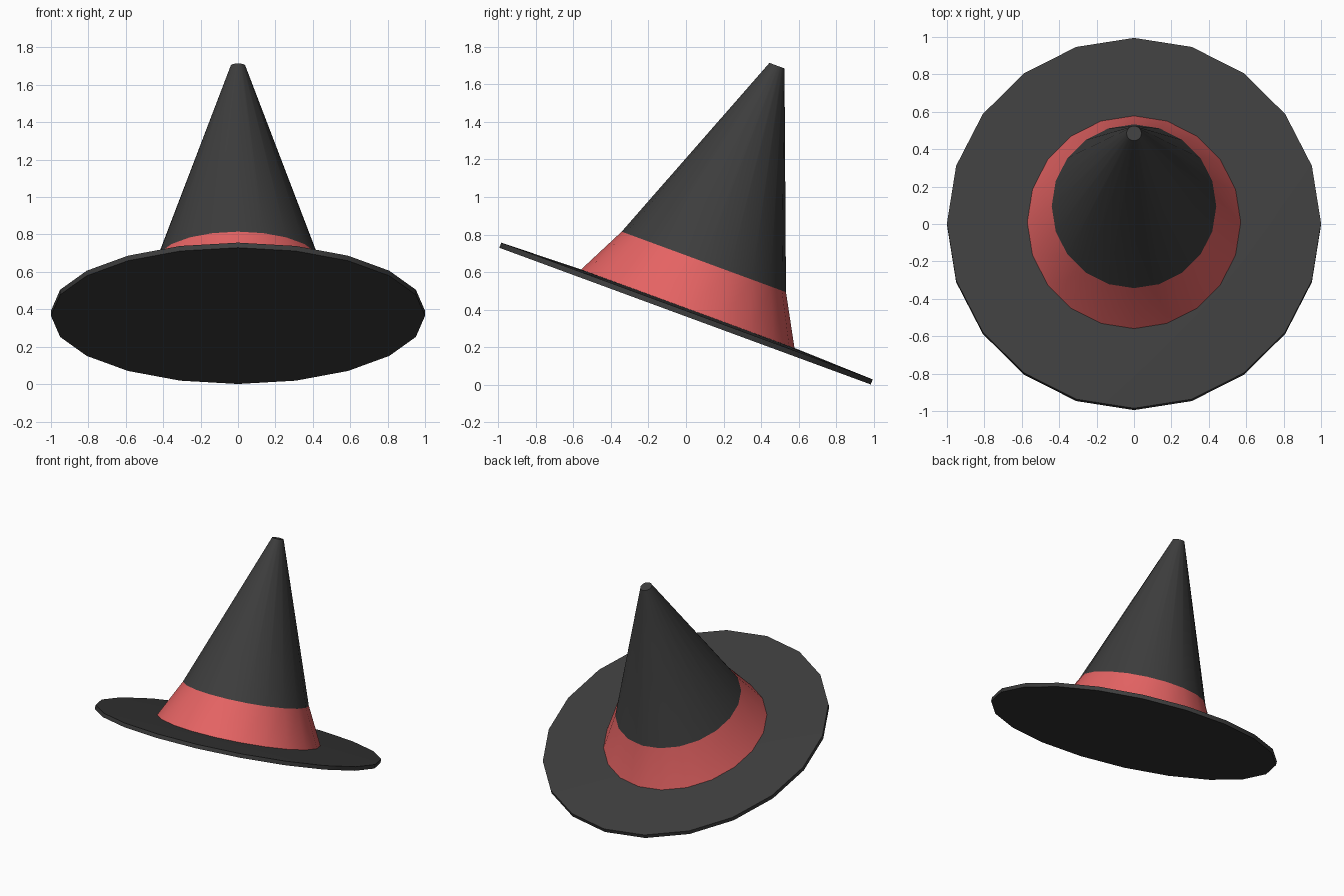
import bpy
import bmesh
from math import cos, sin, tau, radians

cube = bpy.data.objects.get("Cube")
if cube:
    bpy.data.objects.remove(cube, do_unlink=True)

SIDES = 20
SLOPE = 0.368  # the hat leans back: height lost per unit of y


def make_material(name, rgb):
    mat = bpy.data.materials.new(name)
    mat.use_nodes = True
    colour = (*rgb, 1.0)
    mat.diffuse_color = colour
    bsdf = mat.node_tree.nodes["Principled BSDF"]
    bsdf.inputs["Base Color"].default_value = colour
    bsdf.inputs["Roughness"].default_value = 0.8
    return mat


black = make_material("black felt", (0.046, 0.046, 0.046))
red = make_material("red ribbon", (0.78, 0.125, 0.125))


def stacked_rings(name, rings, mat):
    """Closed solid through slanted rings given as (y, z, x radius, y radius)."""
    bm = bmesh.new()
    loops = []
    for y, z, rx, ry in rings:
        loops.append([
            bm.verts.new((rx * cos(tau * i / SIDES),
                          y + ry * sin(tau * i / SIDES),
                          z - SLOPE * ry * sin(tau * i / SIDES)))
            for i in range(SIDES)])
    for low, high in zip(loops, loops[1:]):
        for i in range(SIDES):
            j = (i + 1) % SIDES
            bm.faces.new((low[i], low[j], high[j], high[i]))
    bm.faces.new(loops[0][::-1])
    bm.faces.new(loops[-1])
    mesh = bpy.data.meshes.new(name)
    bm.to_mesh(mesh)
    bm.free()
    mesh.materials.append(mat)
    obj = bpy.data.objects.new(name, mesh)
    bpy.context.collection.objects.link(obj)
    bpy.ops.object.select_all(action="DESELECT")
    obj.select_set(True)
    bpy.context.view_layer.objects.active = obj
    bpy.ops.object.shade_smooth_by_angle(angle=radians(30))
    return obj


# Wide flat brim, very slightly raised where it meets the crown
stacked_rings("brim", [
    (-0.005, 0.365, 1.0, 0.99),
    (0.005, 0.392, 1.0, 0.99),
    (0.008, 0.405, 0.575, 0.572)], black)

# Crown: flared ribbon band below, leaning cone with a blunt tip above
crown = stacked_rings("crown", [
    (0.008, 0.400, 0.573, 0.571),
    (0.095, 0.654, 0.440, 0.438),
    (0.485, 1.700, 0.040, 0.040)], black)
crown.data.materials.append(red)
for face in crown.data.polygons[:SIDES]:
    face.material_index = 1
